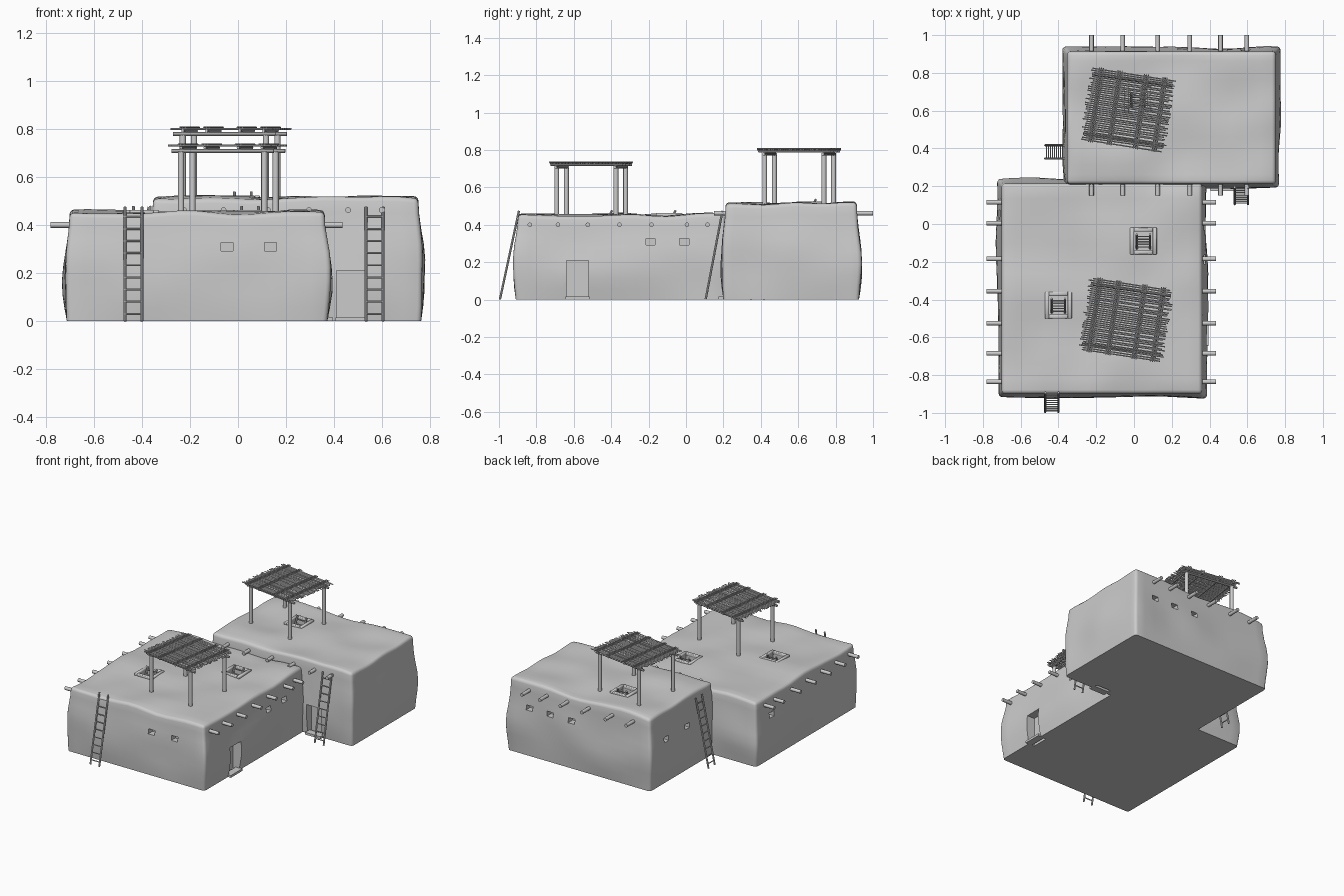
import bpy, bmesh, math, random
from mathutils import Vector, Matrix, noise

random.seed(4)
if "Cube" in bpy.data.objects:
    bpy.data.objects.remove(bpy.data.objects["Cube"])

clay = bpy.data.materials.new("plain grey clay")
clay.use_nodes = True
GREY = (0.6, 0.6, 0.6, 1)
clay.diffuse_color = GREY
clay.node_tree.nodes["Principled BSDF"].inputs["Base Color"].default_value = GREY


def finish(bm, name, angle=40):
    mesh = bpy.data.meshes.new(name)
    bm.to_mesh(mesh)
    bm.free()
    mesh.materials.append(clay)
    ob = bpy.data.objects.new(name, mesh)
    bpy.context.collection.objects.link(ob)
    smooth(ob, angle)
    return ob


def smooth(ob, angle):
    bpy.ops.object.select_all(action='DESELECT')
    ob.select_set(True)
    bpy.context.view_layer.objects.active = ob
    bpy.ops.object.shade_smooth_by_angle(angle=math.radians(angle))


def pole(bm, a, b, r, sides=8):
    a, b = Vector(a), Vector(b)
    d = b - a
    m = Matrix.Translation((a + b) / 2) @ d.to_track_quat('Z', 'Y').to_matrix().to_4x4()
    bmesh.ops.create_cone(bm, cap_ends=True, segments=sides, radius1=r, radius2=r,
                          depth=d.length, matrix=m)


def box(bm, centre, size):
    m = Matrix.Translation(centre) @ Matrix.Diagonal((*size, 1))
    return bmesh.ops.create_cube(bm, size=1, matrix=m)["verts"]


def block(name, x0, x1, y0, y1, h, openings):
    """Hand-plastered adobe block with bulging walls, an uneven roof and cut openings."""
    bm = bmesh.new()
    cx, cy = (x0 + x1) / 2, (y0 + y1) / 2
    box(bm, (cx, cy, h / 2), (x1 - x0, y1 - y0, h))
    top = [e for e in bm.edges if all(v.co.z > h / 2 for v in e.verts)]
    upright = [e for e in bm.edges if abs(e.verts[0].co.z - e.verts[1].co.z) > h / 2]
    bmesh.ops.bevel(bm, geom=top + upright, offset=0.02, segments=3, profile=0.5, affect='EDGES')
    for axis, lo, hi, n in ((0, x0, x1, 14), (1, y0, y1, 14), (2, 0, h, 8)):
        for i in range(1, n):
            p = Vector((0, 0, 0))
            p[axis] = lo + (hi - lo) * i / n
            no = Vector((0, 0, 0))
            no[axis] = 1
            bmesh.ops.bisect_plane(bm, geom=bm.verts[:] + bm.edges[:] + bm.faces[:],
                                   plane_co=p, plane_no=no)
    for v in bm.verts:
        t = v.co.z / h
        n1 = noise.noise(v.co * 3.5 + Vector((h * 9, 1, 2)))
        n2 = noise.noise(Vector((v.co.x, v.co.y, h)) * 4)
        swell = 0.012 * math.sin(math.pi * min(t * 1.2, 1)) * (1 + 1.6 * n1) - 0.012 * t * t
        for a, c, half in ((0, cx, (x1 - x0) / 2), (1, cy, (y1 - y0) / 2)):
            v.co[a] += swell * (v.co[a] - c) / half
        v.co.z += 0.022 * n2 * max(0, t * 2 - 1)
    ob = finish(bm, name)

    cut = bmesh.new()
    for centre, size in openings:
        box(cut, centre, size)
    cutter = finish(cut, name + "_cutter")
    mod = ob.modifiers.new("openings", 'BOOLEAN')
    mod.operation, mod.solver, mod.object = 'DIFFERENCE', 'EXACT', cutter
    bpy.context.view_layer.objects.active = ob
    bpy.ops.object.modifier_apply(modifier=mod.name)
    bpy.data.objects.remove(cutter)
    smooth(ob, 40)


def x_window(x, y, z=0.31):
    return (x, y, z), (0.09, 0.05, 0.035)


def y_window(x, y, z=0.31):
    return (x, y, z), (0.05, 0.09, 0.035)


def hatch_hole(x, y, top):
    return (x, y, top), (0.1, 0.1, 0.22)


# Adobe buildings
FRONT_TOP, BACK_TOP = 0.452, 0.512
front_hatches = [(0.05, -0.09), (-0.4, -0.43)]
back_hatches = [(0.02, 0.66)]
block("front_building", -0.712, 0.372, -0.91, 0.225, FRONT_TOP,
      [x_window(0.37, -0.19), x_window(0.37, -0.01), x_window(-0.71, 0.05),
       y_window(-0.045, -0.91), y_window(0.135, -0.91),
       ((0.37, -0.58, 0.1), (0.09, 0.12, 0.22))]
      + [hatch_hole(x, y, FRONT_TOP) for x, y in front_hatches])
block("back_building", -0.365, 0.762, 0.2, 0.925, BACK_TOP,
      [y_window(x, 0.925, 0.34) for x in (0.59, 0.425, 0.255)]
      + [x_window(-0.365, 0.75), x_window(-0.365, 0.51),
         ((0.468, 0.2, 0.1), (0.115, 0.09, 0.22))]
      + [hatch_hole(x, y, BACK_TOP) for x, y in back_hatches])

# Door sills
bm = bmesh.new()
box(bm, (0.37, -0.58, 0.008), (0.05, 0.13, 0.016))
box(bm, (0.468, 0.2, 0.008), (0.125, 0.05, 0.016))
finish(bm, "door_sills")

# Roof beams sticking out of the walls
bm = bmesh.new()
for y in (0.115, 0.005, -0.185, -0.355, -0.525, -0.685, -0.835):
    pole(bm, (-0.78, y, 0.4), (-0.66, y, 0.4), 0.012, 12)
    pole(bm, (0.32, y, 0.4), (0.435, y, 0.4), 0.012, 12)
finish(bm, "front_building_beams")
bm = bmesh.new()
for x in (-0.225, -0.06, 0.125, 0.295, 0.458, 0.598):
    pole(bm, (x, 0.15, 0.462), (x, 0.25, 0.462), 0.012, 12)
    pole(bm, (x, 0.88, 0.462), (x, 1.0, 0.462), 0.012, 12)
finish(bm, "back_building_beams")


def ladder(name, foot, head, side, rungs=9, width=0.07):
    bm = bmesh.new()
    foot, head = Vector(foot), Vector(head)
    s = Vector(side) * width / 2
    for k in (-1, 1):
        pole(bm, foot + s * k, head + s * k, 0.006)
    for i in range(rungs):
        p = foot.lerp(head, (i + 0.6) / (rungs + 0.4))
        pole(bm, p - s * 1.15, p + s * 1.15, 0.004, 6)
    finish(bm, name)


ladder("front_ladder", (-0.435, -0.995, 0), (-0.435, -0.893, 0.475), (1, 0, 0))
ladder("back_front_ladder", (0.568, 0.105, 0), (0.568, 0.195, 0.475), (1, 0, 0))
ladder("back_side_ladder", (-0.47, 0.382, 0), (-0.37, 0.382, 0.475), (0, 1, 0))

# Roof hatches: raised rim with a short ladder inside
hatches = [(x, y, FRONT_TOP) for x, y in front_hatches] + [(x, y, BACK_TOP) for x, y in back_hatches]
rims = bmesh.new()
for i, (x, y, z) in enumerate(hatches):
    for k in (-1, 1):
        box(rims, (x + k * 0.06, y, z), (0.022, 0.142, 0.022))
        box(rims, (x, y + k * 0.06, z), (0.1, 0.022, 0.022))
    ladder("hatch_ladder_%d" % (i + 1), (x, y - 0.04, z - 0.11), (x, y + 0.035, z + 0.025),
           (1, 0, 0), 5)
bmesh.ops.bevel(rims, geom=rims.edges[:], offset=0.003, segments=1, affect='EDGES')
finish(rims, "hatch_rims", 50)


def shelter(name, x, y, base, top):
    """Four posts carrying a woven cane roof, turned slightly on the building."""
    turn = Matrix.Translation((x, y, 0)) @ Matrix.Rotation(math.radians(-8.5), 4, 'Z')
    posts = bmesh.new()
    for sx in (-0.175, 0.175):
        for sy in (-0.16, 0.16):
            pole(posts, (sx, sy, base - 0.03), (sx, sy, top - 0.035), 0.013, 12)
    for sy in (-0.16, 0.16):
        pole(posts, (-0.215, sy, top - 0.03), (0.215, sy, top - 0.03), 0.008)
    posts.transform(turn)
    finish(posts, name + "_posts")

    canes = bmesh.new()
    for px in (-0.17, -0.07, 0.07, 0.17):
        pole(canes, (px, -0.195, top - 0.017), (px, 0.195, top - 0.017), 0.006)
        for k in (-1, 0, 1):
            cx = px + 0.011 * k
            pole(canes, (cx, -0.2, top - 0.002), (cx, 0.2, top - 0.002), 0.003, 6)
    n = 36
    for i in range(n):
        sy = -0.19 + 0.38 * i / (n - 1)
        a, b = (random.uniform(0.205, 0.23) for _ in range(2))
        pole(canes, (-a, sy, top - 0.008), (b, sy + random.uniform(-0.004, 0.004), top - 0.008),
             0.004, 6)
    canes.transform(turn)
    finish(canes, name + "_canes")


shelter("front_shelter", -0.04, -0.507, FRONT_TOP, 0.738)
shelter("back_shelter", -0.033, 0.605, BACK_TOP, 0.808)
